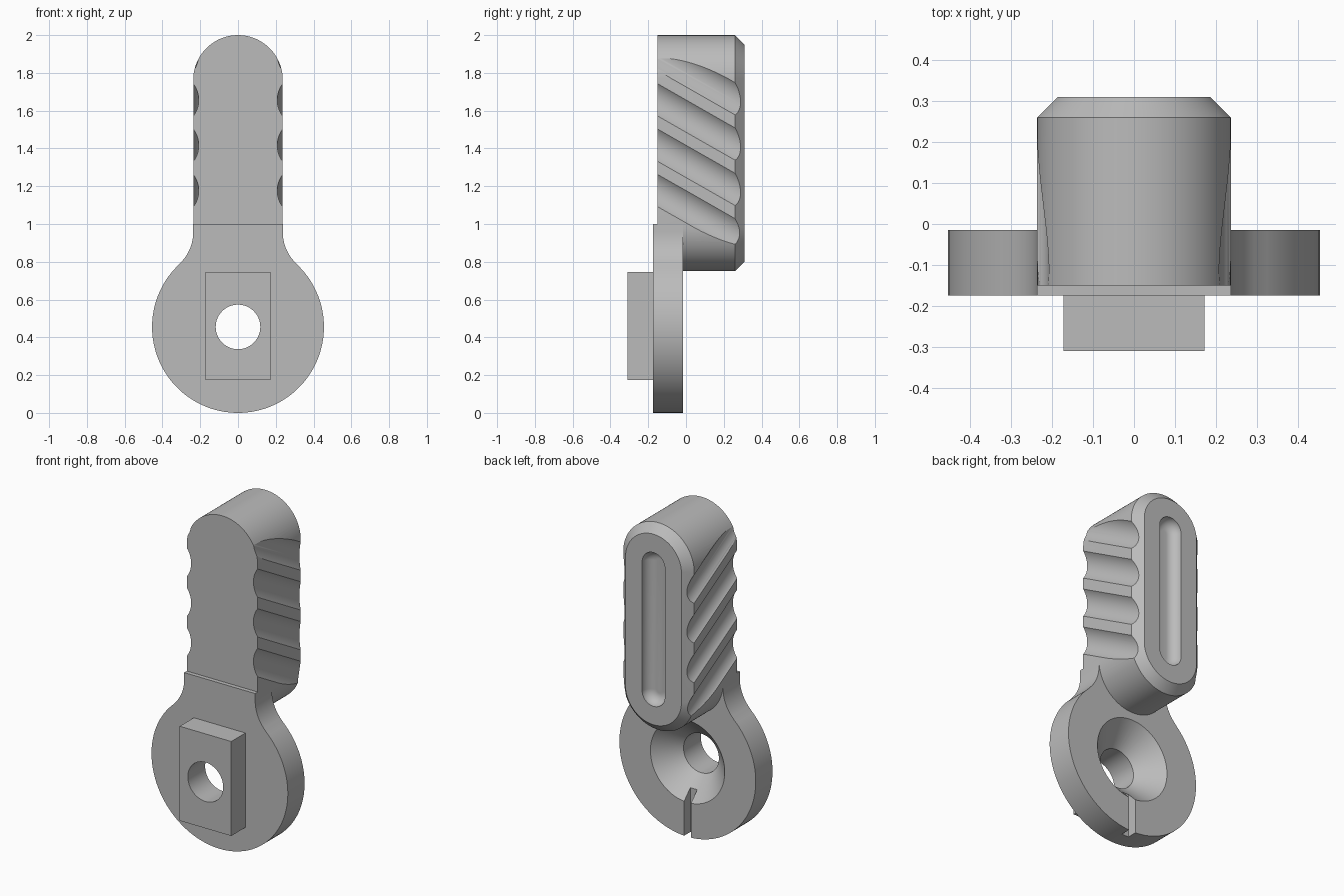
import bpy, bmesh
from math import sin, cos, pi, atan2, radians
from mathutils import Matrix

cube = bpy.data.objects.get("Cube")
if cube:
    bpy.data.objects.remove(cube, do_unlink=True)

grey = bpy.data.materials.new("plain_grey")
grey.use_nodes = True
GREY = (0.5, 0.5, 0.5, 1)
grey.diffuse_color = GREY
grey.node_tree.nodes["Principled BSDF"].inputs["Base Color"].default_value = GREY


def finish(name, bm):
    bmesh.ops.recalc_face_normals(bm, faces=bm.faces)
    mesh = bpy.data.meshes.new(name)
    bm.to_mesh(mesh)
    bm.free()
    mesh.materials.append(grey)
    ob = bpy.data.objects.new(name, mesh)
    bpy.context.collection.objects.link(ob)
    return ob


def loft(name, sections):
    """Skin (y, outline) sections along y and cap both ends."""
    bm = bmesh.new()
    rings = [[bm.verts.new((x, y, z)) for x, z in pts] for y, pts in sections]
    n = len(rings[0])
    for a, b in zip(rings, rings[1:]):
        for i in range(n):
            j = (i + 1) % n
            bm.faces.new((a[i], a[j], b[j], b[i]))
    bm.faces.new(rings[0])
    bm.faces.new(rings[-1])
    return finish(name, bm)


def box(name, x, y0, y1, z0, z1):
    pts = [(-x, z0), (x, z0), (x, z1), (-x, z1)]
    return loft(name, [(y0, pts), (y1, pts)])


def pill(r, z0, z1, n=96):
    """Upright stadium outline; a circle when z0 equals z1."""
    angles = [(i + 0.5) * 2 * pi / n for i in range(n)]
    return [(r * cos(a), (z1 if a < pi else z0) + r * sin(a)) for a in angles]


def cut(ob, cutters):
    bpy.context.view_layer.objects.active = ob
    for c in cutters:
        c.hide_render = True
        mod = ob.modifiers.new("cut", "BOOLEAN")
        mod.operation = "DIFFERENCE"
        mod.solver = "EXACT"
        mod.object = c
        bpy.ops.object.modifier_apply(modifier=mod.name)
        bpy.data.objects.remove(c, do_unlink=True)


# Shared dimensions
HUB = 0.455
HOLE = 0.118
HALF = 0.237
LOW, HIGH = 0.987, 1.763
FRONT, BACK = -0.175, -0.015

# Mounting plate: round hub blending into a straight neck through fillets
FILLET = 0.228
fx, fz = HALF + FILLET, 0.957
blend = atan2(fz - HUB, fx)
right = []
for i in range(49):
    a = -pi / 2 + (blend + pi / 2) * i / 48
    right.append((HUB * cos(a), HUB + HUB * sin(a)))
for i in range(1, 17):
    a = pi + blend - blend * i / 16
    right.append((fx + FILLET * cos(a), fz + FILLET * sin(a)))
right.append((HALF, 1.0))
outline = right + [(-x, z) for x, z in reversed(right[1:])]
plate = loft("mounting_plate", [(FRONT, outline), (BACK, outline)])


def bore():
    """Through hole with a countersink opening to the back."""
    wide = HOLE + 0.13
    return loft("bore_cutter", [
        (-0.4, pill(HOLE, HUB, HUB)),
        (BACK - 0.13, pill(HOLE, HUB, HUB)),
        (BACK, pill(wide, HUB, HUB)),
        (BACK + 0.02, pill(wide + 0.02, HUB, HUB))])


# Index notch runs from the countersink to the bottom edge
notch = box("notch_cutter", 0.023, BACK - 0.06, BACK + 0.05, -0.05, 0.35)
cut(plate, [bore(), notch])

# Rectangular key on the front of the plate
key = box("front_key", 0.172, -0.31, FRONT, 0.175, 0.745)
cut(key, [bore()])

# Handle: stadium block with a chamfered back edge
TIP = 0.31
body = pill(HALF, LOW, HIGH)
handle = loft("handle", [
    (-0.15, body), (TIP - 0.05, body),
    (TIP, pill(HALF - 0.05, LOW, HIGH))])

# Rounded recess in the back of the handle
R = 0.058
recess = [(TIP + 0.03, pill(0.018 + R, LOW, HIGH))]
for i in range(13):
    t = pi / 2 * i / 12
    recess.append((TIP - R * sin(t), pill(0.018 + R * cos(t), LOW, HIGH)))
cutters = [loft("recess_cutter", recess)]

# Slanted finger grooves on both sides
for side in (-1, 1):
    for k in range(4):
        bm = bmesh.new()
        bmesh.ops.create_cone(bm, cap_ends=True, segments=96, radius1=0.11,
                              radius2=0.11, depth=1.4)
        place = (Matrix.Translation((side * (HALF + 0.081), 0.055, 1.06 + 0.24 * k))
                 @ Matrix.Rotation(radians(60.3), 4, "X"))
        bmesh.ops.transform(bm, matrix=place, verts=bm.verts)
        cutters.append(finish("groove_cutter", bm))
cut(handle, cutters)

# Smooth the round surfaces, keep the edges crisp
bpy.ops.object.select_all(action="DESELECT")
for ob in (plate, key, handle):
    ob.select_set(True)
bpy.context.view_layer.objects.active = plate
bpy.ops.object.shade_smooth_by_angle(angle=radians(25))
